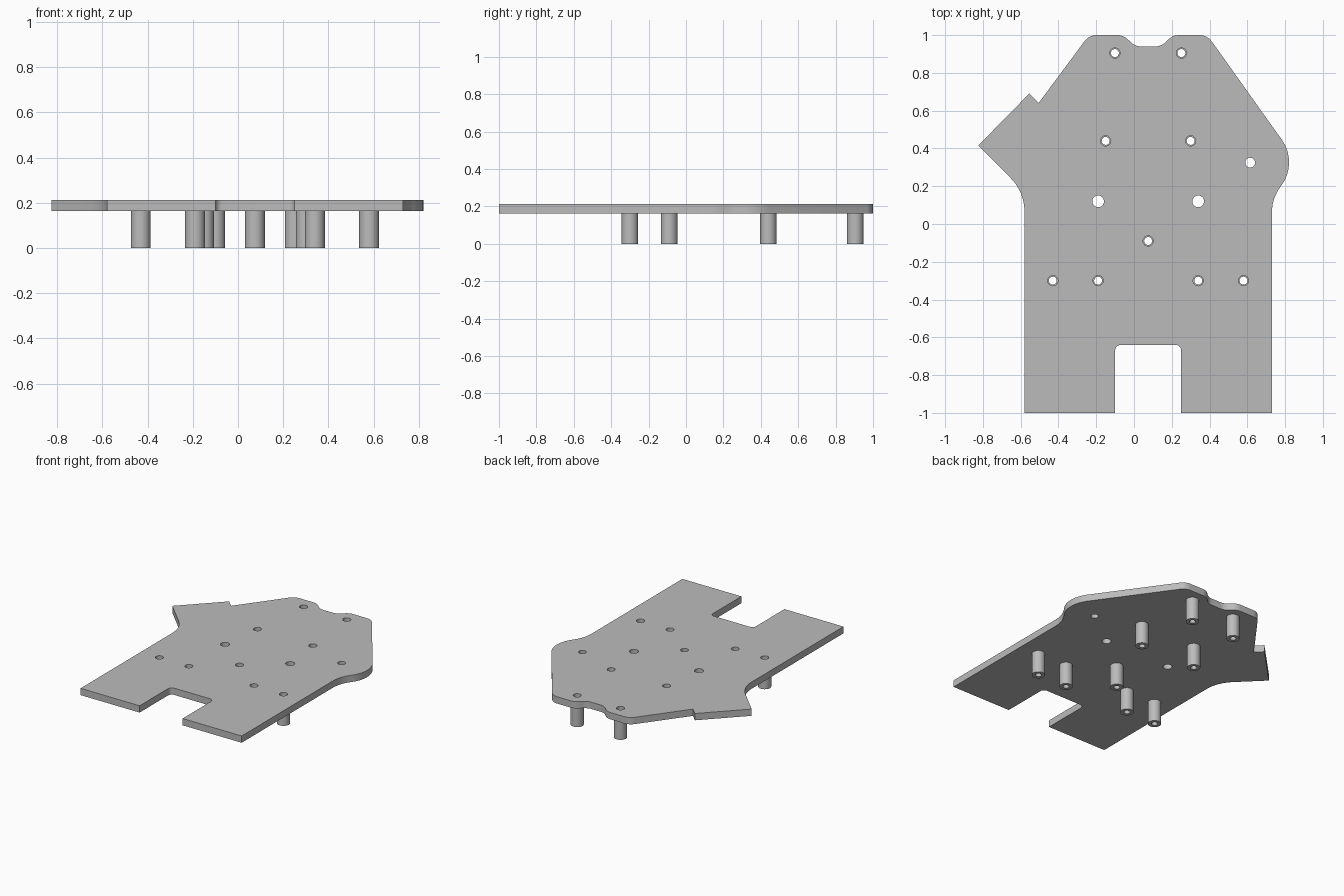
import bpy, bmesh
from math import cos, sin, tan, pi, radians
from mathutils import Vector

cube = bpy.data.objects.get("Cube")
if cube:
    bpy.data.objects.remove(cube, do_unlink=True)

grey = bpy.data.materials.new("plain grey")
grey.use_nodes = True
grey.diffuse_color = (0.5, 0.5, 0.5, 1)
grey.node_tree.nodes["Principled BSDF"].inputs["Base Color"].default_value = grey.diffuse_color

PLATE_BOTTOM, PLATE_TOP = 0.163, 0.213


def circle(x, y, r, n=32):
    return [(x + r * cos(2 * pi * i / n), y + r * sin(2 * pi * i / n)) for i in range(n)]


def rounded(corners, steps=8):
    """Closed outline from (x, y, fillet radius) corners."""
    pts = []
    for i, (x, y, r) in enumerate(corners):
        p = Vector((x, y))
        if r == 0:
            pts.append(p)
            continue
        a = (Vector(corners[i - 1][:2]) - p).normalized()
        b = (Vector(corners[(i + 1) % len(corners)][:2]) - p).normalized()
        half = a.angle(b) / 2
        centre = p + (a + b).normalized() * (r / sin(half))
        start, end = p + a * (r / tan(half)) - centre, p + b * (r / tan(half)) - centre
        sweep = pi - 2 * half
        for k in range(steps + 1):
            t = k / steps
            pts.append(centre + (start * sin((1 - t) * sweep) + end * sin(t * sweep)) / sin(sweep))
    return pts


def extruded(name, loops, bottom, top):
    """Solid from an outer loop and hole loops."""
    curve = bpy.data.curves.new(name, "CURVE")
    curve.dimensions = "2D"
    curve.fill_mode = "BOTH"
    curve.extrude = (top - bottom) / 2
    for loop in loops:
        spline = curve.splines.new("POLY")
        spline.points.add(len(loop) - 1)
        for point, (x, y) in zip(spline.points, loop):
            point.co = (x, y, 0, 1)
        spline.use_cyclic_u = True
    obj = bpy.data.objects.new(name, curve)
    bpy.context.collection.objects.link(obj)
    obj.location.z = (top + bottom) / 2
    bpy.ops.object.select_all(action="DESELECT")
    obj.select_set(True)
    bpy.context.view_layer.objects.active = obj
    bpy.ops.object.convert(target="MESH")
    obj = bpy.context.view_layer.objects.active
    # weld caps to walls
    bm = bmesh.new()
    bm.from_mesh(obj.data)
    bmesh.ops.remove_doubles(bm, verts=bm.verts, dist=0.0001)
    bmesh.ops.recalc_face_normals(bm, faces=bm.faces)
    bm.to_mesh(obj.data)
    bm.free()
    obj.data.materials.clear()
    obj.data.materials.append(grey)
    bpy.ops.object.shade_smooth_by_angle(angle=radians(30))
    return obj


# Plate outline, anticlockwise from the front right corner
outline = rounded([
    (-0.58, -1, 0), (-0.10, -1, 0),
    (-0.10, -0.64, 0.03), (0.25, -0.64, 0.03),      # front slot
    (0.25, -1, 0), (0.73, -1, 0),
    (0.73, 0.138, 0.23), (0.871, 0.322, 0.205),     # rounded left ear
    (0.388, 1, 0.08), (0.205, 1, 0.08),
    (0.145, 0.94, 0.08), (0.005, 0.94, 0.08),       # back notch
    (-0.055, 1, 0.08), (-0.238, 1, 0.08),
    (-0.505, 0.64, 0), (-0.555, 0.69, 0),
    (-0.825, 0.415, 0), (-0.58, 0.17, 0.25),        # pointed right ear
])

# Standoff positions in mirrored pairs, and one in the middle
MID = 0.075
posts = [(MID, -0.09)]
for dx, y in [(0.505, -0.30), (0.265, -0.30), (0.225, 0.44), (0.176, 0.905)]:
    posts += [(MID - dx, y), (MID + dx, y)]

# Plate with holes
holes = [circle(x, y, 0.027) for x, y in posts]
holes += [circle(MID - 0.265, 0.12, 0.031), circle(MID + 0.265, 0.12, 0.031),
          circle(0.615, 0.325, 0.026)]
extruded("base_plate", [outline] + holes, PLATE_BOTTOM, PLATE_TOP)

# Hollow standoffs under the plate
for i, (x, y) in enumerate(posts):
    extruded(f"standoff_{i + 1}", [circle(x, y, 0.044), circle(x, y, 0.021)], 0, PLATE_BOTTOM)
